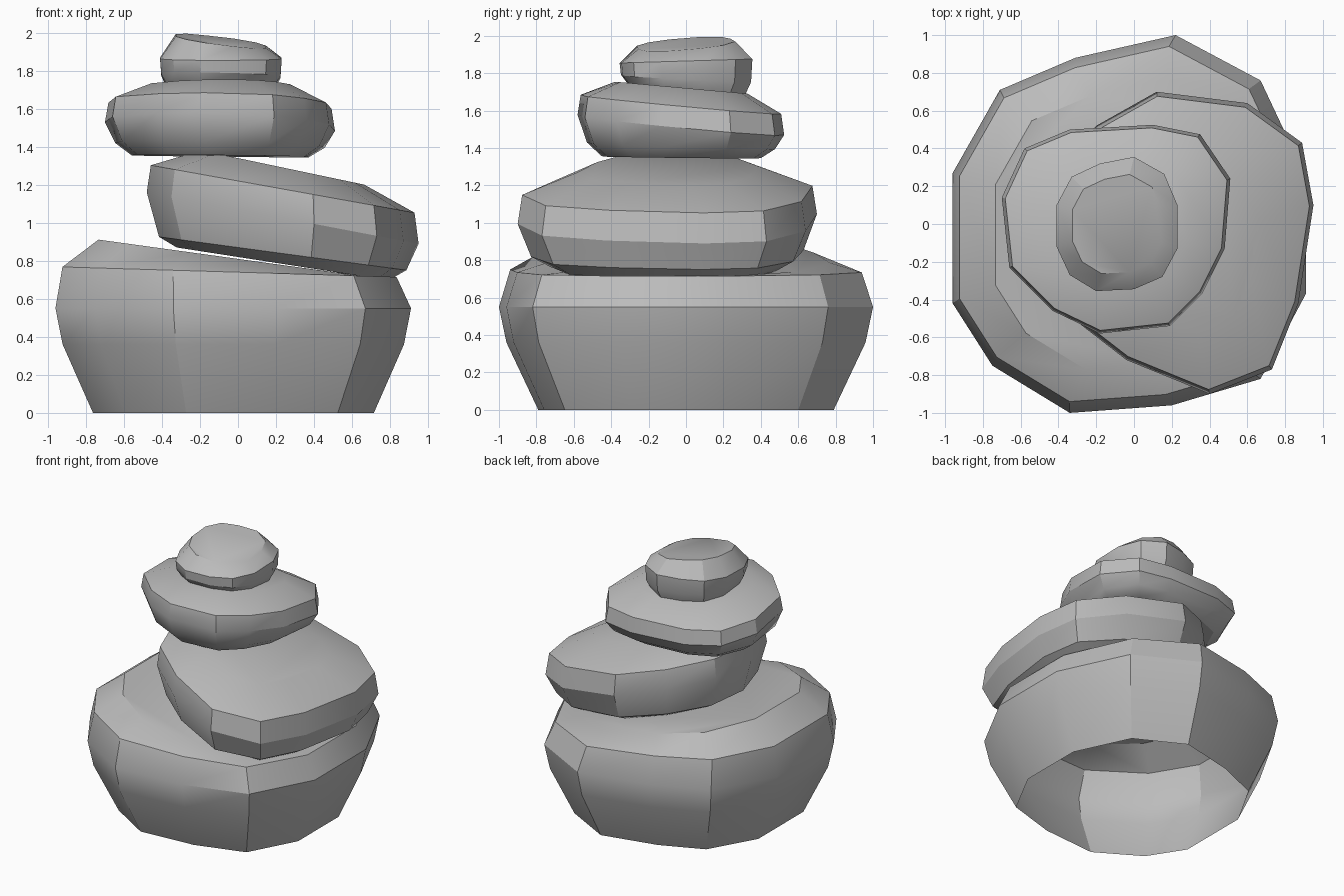
import bpy
import bmesh
from math import radians

if "Cube" in bpy.data.objects:
    bpy.data.objects.remove(bpy.data.objects["Cube"], do_unlink=True)

stone_grey = bpy.data.materials.new("stone grey")
stone_grey.use_nodes = True
stone_grey.diffuse_color = (0.5, 0.5, 0.5, 1)
stone_grey.node_tree.nodes["Principled BSDF"].inputs["Base Color"].default_value = (0.5, 0.5, 0.5, 1)


def stone(name, centre, outline, rings, closed=True):
    """Stack tilted copies of an outline: (scale, shift x, height, slope x, slope y)."""
    bm = bmesh.new()
    cx, cy = centre
    loops = []
    for scale, shift, height, slope_x, slope_y in rings:
        loop = []
        for px, py in outline:
            x = cx + (px - cx) * scale + shift
            y = cy + (py - cy) * scale
            loop.append(bm.verts.new((x, y, height + slope_x * x + slope_y * y)))
        loops.append(loop)
    count = len(outline)
    for low, high in zip(loops, loops[1:]):
        for i in range(count):
            j = (i + 1) % count
            bm.faces.new((low[i], low[j], high[j], high[i]))
    bm.faces.new(loops[-1])
    if closed:
        bm.faces.new(loops[0][::-1])
    mesh = bpy.data.meshes.new(name)
    bm.to_mesh(mesh)
    bm.free()
    mesh.materials.append(stone_grey)
    obj = bpy.data.objects.new(name, mesh)
    bpy.context.collection.objects.link(obj)
    bpy.ops.object.select_all(action="DESELECT")
    obj.select_set(True)
    bpy.context.view_layer.objects.active = obj
    bpy.ops.object.shade_smooth_by_angle(angle=radians(30))


# Large base stone, open underneath
stone("base_stone", (-0.02, 0),
      [(0.22, 1), (-0.31, 0.88), (-0.71, 0.71), (-0.96, 0.27), (-0.96, -0.42),
       (-0.75, -0.75), (-0.34, -1), (0.2, -0.96), (0.67, -0.82), (0.91, -0.37),
       (0.91, 0.25), (0.67, 0.76)],
      [(0.79, 0, 0, 0, 0), (0.96, 0, 0.36, 0, 0), (1, 0, 0.55, 0, 0),
       (0.94, -0.02, 0.74, -0.03, 0), (0.77, 0.01, 0.81, -0.138, 0)], closed=False)

# Second stone, leaning down to the left side
stone("lower_middle_stone", (0.235, -0.1),
      [(0.12, 0.7), (-0.2, 0.52), (-0.43, 0.25), (-0.48, -0.1), (-0.35, -0.48),
       (-0.04, -0.72), (0.4, -0.9), (0.73, -0.77), (0.87, -0.42), (0.95, 0.1),
       (0.89, 0.43), (0.6, 0.64)],
      [(0.78, 0, 0.82, -0.155, 0), (0.91, 0, 0.87, -0.135, 0),
       (1, 0, 1.07, -0.19, 0), (0.97, 0, 1.22, -0.18, 0),
       (0.6, 0, 1.34, -0.21, 0)])

# Third stone, tipped slightly backwards
stone("upper_middle_stone", (-0.09, -0.02),
      [(0.1, 0.525), (-0.34, 0.5), (-0.58, 0.4), (-0.7, 0.14), (-0.66, -0.23),
       (-0.43, -0.46), (-0.18, -0.58), (0.19, -0.54), (0.36, -0.37),
       (0.48, -0.13), (0.51, 0.24), (0.35, 0.475)],
      [(0.77, 0, 1.35, -0.01, -0.01), (0.91, 0, 1.41, -0.02, -0.03),
       (1, 0, 1.52, -0.03, -0.09), (0.97, 0, 1.63, -0.02, -0.09),
       (0.64, 0, 1.72, 0, -0.09)])

# Small top stone
stone("top_stone", (-0.09, 0),
      [(0, 0.355), (-0.18, 0.32), (-0.33, 0.25), (-0.41, 0.1), (-0.41, -0.12),
       (-0.34, -0.27), (-0.2, -0.355), (0, -0.345), (0.15, -0.28),
       (0.23, -0.13), (0.23, 0.1), (0.16, 0.265)],
      [(0.88, 0, 1.71, 0, -0.11), (0.98, 0, 1.77, -0.02, -0.05),
       (1, 0, 1.865, 0, 0.03), (0.74, 0, 1.945, -0.13, 0.08)])
